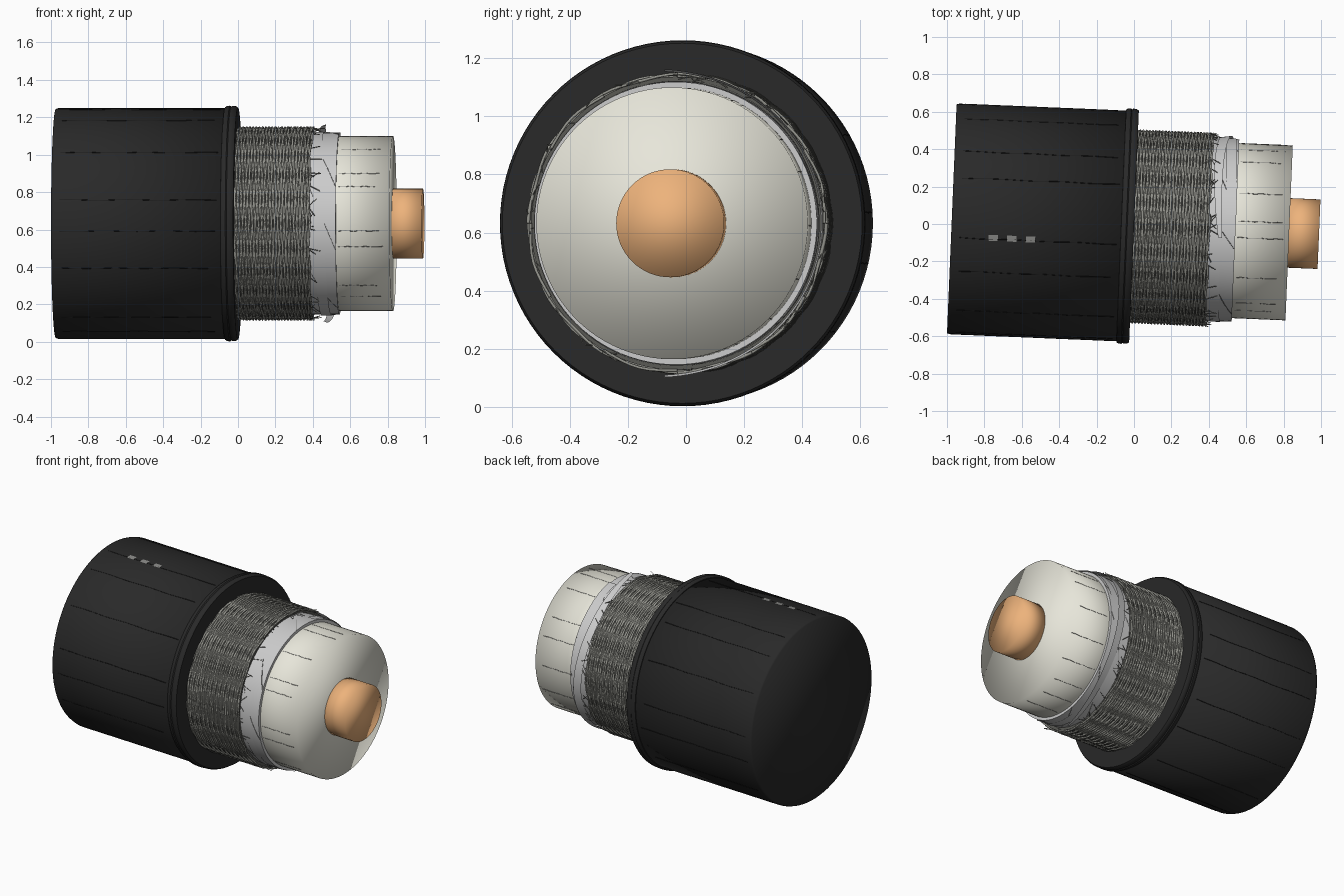
import bpy, bmesh, math, random
from mathutils import Matrix, Vector

if "Cube" in bpy.data.objects:
    bpy.data.objects.remove(bpy.data.objects["Cube"])

random.seed(4)
# Everything is built along local x, then turned slightly about z
PLACE = Matrix.Translation((0, -0.013, 0.632)) @ Matrix.Rotation(math.radians(-2.4), 4, 'Z')


def material(name, c):
    m = bpy.data.materials.new(name)
    m.diffuse_color = (*c, 1)
    m.use_nodes = True
    m.node_tree.nodes["Principled BSDF"].inputs["Base Color"].default_value = m.diffuse_color
    return m


BLACK = material("black_rubber", (0.022, 0.022, 0.022))
DARK = material("dark_line", (0.01, 0.01, 0.01))
STEEL = material("braid_metal", (0.3, 0.3, 0.27))
BASE = material("braid_shadow", (0.1, 0.1, 0.09))
FOIL = material("foil_white", (0.78, 0.78, 0.75))
CORE = material("insulation_white", (0.8, 0.79, 0.7))
COPPER = material("copper", (0.85, 0.45, 0.2))
GREY = material("mark_grey", (0.25, 0.25, 0.24))


def place(name, mesh, mat):
    ob = bpy.data.objects.new(name, mesh)
    bpy.context.collection.objects.link(ob)
    mesh.materials.clear()
    mesh.materials.append(mat)
    ob.matrix_world = PLACE
    return ob


def polar(s, r, a):
    return Vector((s, r * math.cos(a), r * math.sin(a)))


def lathe(name, profile, mat, n=96, caps=True, sharp=False):
    bm = bmesh.new()
    rings = [[bm.verts.new(polar(s, r, 2 * math.pi * i / n)) for i in range(n)] for s, r in profile]
    for a, b in zip(rings, rings[1:]):
        for i in range(n):
            j = (i + 1) % n
            bm.faces.new((a[i], a[j], b[j], b[i]))
    if caps:
        bm.faces.new(rings[0])
        bm.faces.new(rings[-1])
    bmesh.ops.recalc_face_normals(bm, faces=bm.faces)
    for f in bm.faces:
        f.smooth = True
    if sharp:
        for e in bm.edges:
            e.smooth = e.calc_face_angle(0) < math.radians(40)
    me = bpy.data.meshes.new(name)
    bm.to_mesh(me)
    bm.free()
    return place(name, me, mat)


def wires(name, paths, depth, mat):
    cu = bpy.data.curves.new(name, 'CURVE')
    cu.dimensions = '3D'
    cu.bevel_depth = depth
    cu.bevel_resolution = 0
    cu.use_fill_caps = True
    for p in paths:
        sp = cu.splines.new('POLY')
        sp.points.add(len(p) - 1)
        for pt, co in zip(sp.points, p):
            pt.co = (*co, 1)
    tmp = bpy.data.objects.new(name + "_path", cu)
    bpy.context.collection.objects.link(tmp)
    bpy.context.view_layer.update()
    dg = bpy.context.evaluated_depsgraph_get()
    me = bpy.data.meshes.new_from_object(tmp.evaluated_get(dg))
    bpy.data.objects.remove(tmp)
    return place(name, me, mat)


def ribbon(name, func, nu, nv, mat):
    bm = bmesh.new()
    g = [[bm.verts.new(func(i / nu, j / nv)) for j in range(nv + 1)] for i in range(nu + 1)]
    for i in range(nu):
        for j in range(nv):
            bm.faces.new((g[i][j], g[i + 1][j], g[i + 1][j + 1], g[i][j + 1])).smooth = True
    me = bpy.data.meshes.new(name)
    bm.to_mesh(me)
    bm.free()
    return place(name, me, mat)


# Main stepped layers
lathe("outer_jacket", [(-0.975, 0.612), (-0.96, 0.617), (-0.02, 0.617)], BLACK)
lathe("jacket_collar", [(-0.07, 0.6), (-0.068, 0.622), (-0.058, 0.629), (-0.042, 0.63), (-0.036, 0.625),
                        (-0.03, 0.629), (-0.012, 0.628), (0.0, 0.62), (0.0, 0.5)], BLACK, caps=False, sharp=True)
lathe("braid_backing", [(-0.03, 0.505), (0.398, 0.505)], BASE, sharp=True)
lathe("foil_wrap", [(0.38, 0.487), (0.543, 0.487), (0.543, 0.46)], FOIL, caps=False, sharp=True)
lathe("insulation", [(0.3, 0.468), (0.83, 0.468)], CORE)
lathe("core_conductor", [(0.8, 0.186), (0.99, 0.186)], COPPER, n=64)

# Woven braid: two opposing sets of steep helices passing over and under
STARTS, TURNS, L = 12, 2, 0.41
strands = []
for d in (1, -1):
    for k in range(STARTS):
        path = []
        for i in range(TURNS * 96 + 1):
            t = i / 96
            ph = 2 * math.pi * k / STARTS
            a = d * 2 * math.pi * t + ph
            wave = d * math.cos(STARTS * 2 * math.pi * t + math.pi * k)
            path.append(polar(-0.005 + L * t / TURNS, 0.510 + 0.004 * wave, a))
        strands.append(path)
wires("woven_braid", strands, 0.0065, STEEL)

# Frayed wire ends at the braid edge
hairs = []
for i in range(60):
    a, ln, tw = random.uniform(0, 6.283), random.uniform(0.02, 0.07), random.uniform(-0.1, 0.1)
    lift = random.uniform(-0.018, 0.016)
    hairs.append([polar(0.395 + ln * t, 0.51 + lift * t, a + tw * t) for t in (0, 0.5, 1)])
wires("frayed_wires", hairs, 0.0022, STEEL)

# Diagonal foil creases
creases = []
for k in range(9):
    a0 = 2 * math.pi * k / 9 + random.uniform(-0.2, 0.2)
    w = random.uniform(0.35, 0.8)
    creases.append([polar(0.4 + 0.14 * t / 10, 0.488, a0 + w * t / 10) for t in range(11)])
wires("foil_creases", creases, 0.0016, GREY)


# Spiral foil overlap, and a loose strip with lifted ends at top and bottom
def overlap(u, v):
    s = 0.40 + 0.09 * u + 0.055 * v
    return polar(s, 0.49 + 0.004 * u, 2 * math.pi * u + 1.4)


def loose(u, v):
    w = 0.055 * math.sin(math.pi * (0.04 + 0.92 * u)) ** 0.5
    lift = 0.027 * abs(2 * u - 1) ** 4
    return polar(0.47 + 0.03 * math.sin(6 * u) + w * (v - 0.5), 0.497 + lift + 0.008 * v,
                 -1.65 + 3.3 * u)


ribbon("foil_overlap", overlap, 96, 2, FOIL)
ribbon("loose_foil_strip", loose, 64, 3, FOIL)


# Fine lengthwise lines
def streaks(name, n, s0, s1, r, depth, mat, off):
    paths = []
    for k in range(n):
        a = 2 * math.pi * k / n + off + random.uniform(-0.1, 0.1)
        b, p = s1 - random.uniform(0, 0.06), random.uniform(0, 6)
        paths.append([polar(s0 + (b - s0) * i / 16, r, a + 0.003 * math.sin(p + i)) for i in range(17)])
    wires(name, paths, depth, mat)


streaks("jacket_lines", 16, -0.93, -0.08, 0.6165, 0.0022, DARK, 0.1)
streaks("insulation_lines", 18, 0.555, 0.81, 0.4675, 0.0018, GREY, 0.0)

# Three small printed dashes on the top of the jacket
for k in range(3):
    s = -0.75 + 0.1 * k

    def dash(u, v, s=s):
        return polar(s - 0.025 + 0.05 * u, 0.6185, math.pi / 2 + 0.125 + 0.052 * v)
    ribbon(f"jacket_dash_{k + 1}", dash, 1, 3, GREY)
    # mirrored side choice: dashes sit towards the front (-y)
